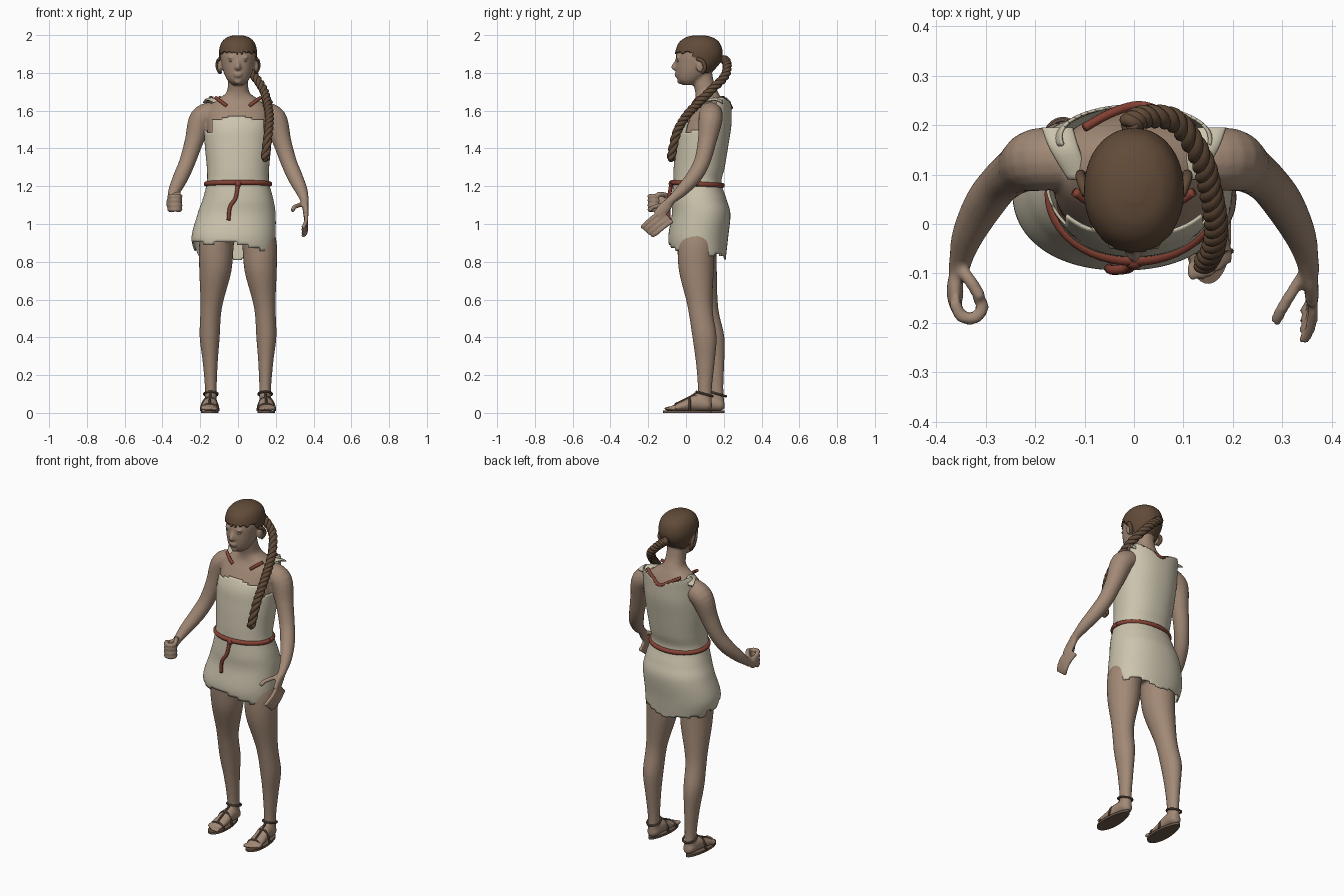
import bpy, bmesh, math
from mathutils import Vector, Matrix

if "Cube" in bpy.data.objects:
    bpy.data.objects.remove(bpy.data.objects["Cube"])


def material(name, *rgb):
    mat = bpy.data.materials.new(name)
    mat.use_nodes = True
    mat.diffuse_color = (*rgb, 1)
    mat.node_tree.nodes["Principled BSDF"].inputs["Base Color"].default_value = (*rgb, 1)
    return mat


SKIN = material("warm skin", .36, .25, .18)
CLOTH = material("undyed cloth", .6, .55, .42)
HAIR = material("brown hair", .12, .07, .04)
CORD = material("red cord", .24, .055, .035)
LEATHER = material("sandal leather", .15, .1, .068)
EYE = material("eye white", .48, .42, .36)


def spline(points, steps):
    """Smooth interpolation through points of any dimension."""
    out, last = [], len(points) - 1
    for i in range(last):
        group = list(zip(points[max(i - 1, 0)], points[i], points[i + 1], points[min(i + 2, last)]))
        for k in range(steps):
            t = k / steps
            out.append([q + .5 * t * (r - p + t * (2*p - 5*q + 4*r - s + t * (3*(q - r) + s - p)))
                        for p, q, r, s in group])
    return out + [list(points[-1])]


def sweep(bm, points, r=.01, flat=None, seg=16, steps=5, power=2, cap=True):
    """Loft oval rings along points (x, y, z, width, depth)."""
    full = [tuple(p) + (r, r) if len(p) == 3 else tuple(p) + (p[3],) * (5 - len(p)) for p in points]
    path = spline(full, steps)
    u, rings = Vector((1, .13, .07)), []
    for i, p in enumerate(path):
        if flat:
            u, v = Vector((1, 0, 0)), Vector((0, 1, 0) if flat == "Z" else (0, 0, 1))
        else:
            t = Vector(path[min(i + 1, len(path) - 1)][:3]) - Vector(path[max(i - 1, 0)][:3])
            t.normalize()
            u = (u - t * u.dot(t)).normalized()
            v = t.cross(u)
        ring = []
        for k in range(seg):
            a = math.tau * k / seg
            c, s = (math.copysign(abs(f) ** (2 / power), f) for f in (math.cos(a), math.sin(a)))
            ring.append(bm.verts.new(Vector(p[:3]) + u * c * p[3] + v * s * p[4]))
        rings.append(ring)
    for a, b in zip(rings, rings[1:]):
        for k in range(seg):
            n = (k + 1) % seg
            bm.faces.new((a[k], a[n], b[n], b[k]))
    if cap:
        bm.faces.new(rings[0])
        bm.faces.new(rings[-1])


def ball(bm, place, size):
    bmesh.ops.create_uvsphere(bm, u_segments=20, v_segments=12, radius=1,
                              matrix=Matrix.LocRotScale(Vector(place), None, Vector(size)))


def make(name, bm, mat):
    bmesh.ops.recalc_face_normals(bm, faces=bm.faces)
    for f in bm.faces:
        f.smooth = True
    mesh = bpy.data.meshes.new(name)
    bm.to_mesh(mesh)
    bm.free()
    mesh.materials.append(mat)
    obj = bpy.data.objects.new(name, mesh)
    bpy.context.collection.objects.link(obj)
    return obj


def trim(bm, keep):
    bad = [f for f in bm.faces if not keep(f.calc_center_median())]
    bmesh.ops.delete(bm, geom=bad, context="FACES")


def flip(side, points):
    return [(p[0] * side, *p[1:]) for p in points]


def thicken(obj, depth):
    mod = obj.modifiers.new("thickness", "SOLIDIFY")
    mod.thickness, mod.offset = depth, -1


# Shared cross-sections: x, y, z, half width, half depth
tunic_rings = [(-.01, .07, .81, .2, .14), (-.024, .064, .92, .222, .158), (-.008, .08, 1.05, .207, .155),
               (0, .07, 1.13, .187, .145), (0, .06, 1.22, .165, .128), (0, .07, 1.3, .165, .135),
               (0, .085, 1.42, .176, .14), (0, .1, 1.52, .18, .14), (0, .125, 1.6, .175, .117),
               (0, .165, 1.66, .16, .075), (0, .185, 1.69, .14, .045)]
head_rings = [(0, .015, 1.735, .03, .03), (0, .02, 1.76, .055, .062), (0, .04, 1.8, .075, .092),
              (0, .06, 1.85, .088, .115), (0, .068, 1.9, .094, .119), (0, .07, 1.95, .083, .103),
              (0, .07, 1.98, .055, .068), (0, .07, 1.993, .015, .02)]

# Body: torso, neck and head, fused into one skin
body = bmesh.new()
torso = [(x, y, z, a - .013, b - .013) for x, y, z, a, b in tunic_rings[2:8]]
torso = [(0, .07, .91, .17, .11)] + torso + [
    (0, .115, 1.6, .165, .1), (0, .12, 1.65, .125, .075), (0, .112, 1.69, .066, .062),
    (0, .095, 1.74, .053, .056), (0, .08, 1.81, .053, .056)]
sweep(body, torso, flat="Z", seg=40, power=2.2)
sweep(body, head_rings, flat="Z", seg=32, power=2.1)
sweep(body, [(0, -.045, 1.875, .008), (0, -.058, 1.85, .009), (0, -.067, 1.832, .012), (0, -.055, 1.822, .012)])
ball(body, (0, -.048, 1.795), (.025, .014, .006))
ball(body, (0, -.047, 1.784), (.021, .014, .007))
ball(body, (0, -.032, 1.755), (.02, .016, .014))

arm = [(.13, .13, 1.59, .06), (.195, .13, 1.555, .064), (.232, .112, 1.44, .05), (.268, .085, 1.33, .043),
       (.302, .042, 1.25, .041), (.335, -.02, 1.18, .033), (.35, -.07, 1.135, .024), (.355, -.1, 1.11, .021)]
leg = [(.1, .07, .98, .09, .11), (.115, .055, .88, .092, .1), (.12, .055, .75, .085, .092),
       (.137, .07, .6, .062, .07), (.145, .08, .52, .055, .064), (.15, .098, .4, .053, .064),
       (.147, .102, .27, .04, .05), (.144, .1, .13, .031, .037), (.144, .098, .03, .032, .04)]
foot = [(.144, .132, .04, .02, .02), (.144, .11, .045, .034, .034), (.146, .05, .053, .037, .042),
        (.15, -.01, .038, .042, .028), (.153, -.06, .028, .044, .017), (.153, -.08, .024, .04, .012)]


def foot_shift(side, z=0):
    """The model's right leg stands further back."""
    return (1 - z / .98) * .07 if side < 0 else 0


for side in (-1, 1):
    sweep(body, flip(side, arm))
    sweep(body, [(x * side, y + foot_shift(side, z), z, a, b) for x, y, z, a, b in leg], flat="Z", seg=24)
    sweep(body, [(x * side, y + foot_shift(side), z, a, b) for x, y, z, a, b in foot], flat="Y")
    for i in range(5):
        ball(body, ((.119 + i * .018) * side, -.094 + i * i * .002 + foot_shift(side), .023),
             (.012 - i * .001, .022, .011))
    ball(body, (.097 * side, .075, 1.835), (.012, .022, .035))
    ball(body, (.033 * side, -.043, 1.882), (.024, .012, .006))
    ball(body, (.011 * side, -.058, 1.826), (.008, .01, .007))

# Closed right hand
ball(body, (-.362, -.135, 1.11), (.017, .045, .038))
for i in range(4):
    z = 1.148 - i * .024
    sweep(body, [(-.364, -.155, z), (-.35, -.186, z), (-.322, -.19, z), (-.306, -.168, z), (-.318, -.145, z)], r=.0125)
sweep(body, [(-.358, -.09, 1.13), (-.335, -.11, 1.155), (-.31, -.15, 1.158)], r=.013)

# Open left hand with spread fingers
sweep(body, [(.353, -.08, 1.12, .02, .02), (.357, -.11, 1.09, .016, .032), (.36, -.15, 1.045, .014, .03)])
for i in range(4):
    lean = i * .018
    sweep(body, [(.357, -.125 + lean, 1.07 - lean), (.362, -.175 + lean, 1.035 - lean),
                 (.357, -.21 + lean, 1.005 - lean), (.343, -.236 + lean, .98 - lean * .8)], r=.011)
sweep(body, [(.35, -.09, 1.11), (.325, -.13, 1.1), (.3, -.17, 1.09), (.287, -.198, 1.07)], r=.012)

skin = make("body", body, SKIN)
remesh = skin.modifiers.new("fuse", "REMESH")
remesh.mode, remesh.voxel_size, remesh.use_smooth_shade = "VOXEL", .007, True
soften = skin.modifiers.new("soften", "SMOOTH")
soften.factor, soften.iterations = .5, 2

# Eyes
eyes = bmesh.new()
for side in (-1, 1):
    ball(eyes, (.034 * side, -.04, 1.863), (.014, .009, .006))
make("eyes", eyes, EYE)


# Tunic with ragged hem, open shoulders and dipped back
def tunic_keep(c):
    angle = math.atan2(c.y - .08, c.x)
    tear = math.sin(int(angle * 9) * 12.9) * .012
    hem = .885 - c.x * .12 if c.y < .03 else .825
    if .03 <= c.y < .12:
        hem = .86
    if c.z < hem + tear:
        return False
    if c.y > .16:
        return c.z < 1.615 + .4 * abs(c.x - .01)
    if abs(c.x) > .14 or c.y > .09:
        return c.z < 1.5 + tear
    return c.z < 1.565 + tear


tunic = bmesh.new()
sweep(tunic, tunic_rings, flat="Z", seg=96, steps=8, power=2.2, cap=False)
trim(tunic, tunic_keep)
thicken(make("tunic", tunic, CLOTH), .006)

# Shoulder cloth scraps
scraps = bmesh.new()
for side in (-1, 1):
    sweep(scraps, flip(side, [(.11, .09, 1.647, .024, .008), (.14, .15, 1.66, .03, .009),
                              (.155, .195, 1.645, .032, .009)]), flat="Y", seg=12)
make("shoulder_cloth", scraps, CLOTH)

# Belt with hanging end
belt = bmesh.new()
loop = [math.tau * i / 48 for i in range(49)]
sweep(belt, [(math.cos(a) * .168, .06 + math.sin(a) * .132, 1.212 - math.sin(a) * .008) for a in loop],
      r=.013, steps=1)
sweep(belt, [(0, -.078, 1.215), (-.012, -.09, 1.14), (-.042, -.093, 1.09), (-.05, -.09, 1.02)], r=.01)
ball(belt, (0, -.077, 1.213), (.018, .015, .018))
make("belt", belt, CORD)

# Neck cord: V at the back, two short ends over the collarbones
cord = bmesh.new()
sweep(cord, [(-.1, .195, 1.67), (-.045, .225, 1.64), (.01, .24, 1.615), (.06, .225, 1.638), (.12, .195, 1.668)], r=.009)
for side in (-1, 1):
    sweep(cord, flip(side, [(.06, .035, 1.625), (.09, .045, 1.648), (.12, .065, 1.67)]), r=.009)
make("neck_cord", cord, CORD)


# Hair cap with a notched fringe
def hair_keep(c):
    notch = .006 * math.sin(c.x * 230)
    slope = min(max((c.y - .03) / .07, 0), 1)
    return c.z > 1.908 + notch * (1 - slope) - slope * .105


hair = bmesh.new()
sweep(hair, [(x, y, z + .006, a + .007, b + .007) for x, y, z, a, b in head_rings],
      flat="Z", seg=80, steps=8, power=2.1)
trim(hair, hair_keep)
thicken(make("hair_cap", hair, HAIR), .008)

# Locks tucked around the ears
locks = bmesh.new()
for side in (-1, 1):
    sweep(locks, flip(side, [(.096, .06, 1.875), (.107, .09, 1.858), (.107, .1, 1.825), (.094, .085, 1.8)]), r=.01)
make("ear_locks", locks, HAIR)

# Rope braid over the left shoulder
braid = bmesh.new()
route = spline([(-.01, .2, 1.872), (.02, .217, 1.85), (.085, .207, 1.785), (.135, .135, 1.71), (.155, .065, 1.64),
                (.166, 0, 1.57), (.16, -.05, 1.48), (.143, -.08, 1.345)], 16)
for strand in range(3):
    twisted = []
    for i, p in enumerate(route):
        t = Vector(route[min(i + 1, len(route) - 1)]) - Vector(route[max(i - 1, 0)])
        across = t.cross(Vector((.3, -.5, .8))).normalized()
        other = t.cross(across).normalized()
        a = math.tau * (strand / 3 + i / 14)
        twisted.append(Vector(p) + (across * math.cos(a) + other * math.sin(a)) * .0115)
    sweep(braid, twisted, r=.0135, seg=10, steps=1)
ball(braid, (.143, -.08, 1.347), (.016, .016, .02))
make("braid", braid, HAIR)

# Sandals: sole, ankle loop and instep straps
for side, name in ((-1, "right_sandal"), (1, "left_sandal")):
    sandal, back = bmesh.new(), foot_shift(side)
    rim = []
    for a in loop[:-1]:
        s = math.sin(a)
        width = .046 - s * .009
        rim.append(sandal.verts.new(((.15 + math.cos(a) * width) * side, .007 + s * .128 + back, 0)))
    base = sandal.faces.new(rim)
    top = bmesh.ops.extrude_face_region(sandal, geom=[base], use_keep_orig=True)
    lifted = [v for v in top["geom"] if isinstance(v, bmesh.types.BMVert)]
    bmesh.ops.translate(sandal, verts=lifted, vec=(0, 0, .013))
    sweep(sandal, [((.144 + math.cos(a) * .036) * side, .098 + math.sin(a) * .043 + back,
                    .1 - math.sin(a) * .012) for a in loop], r=.006, seg=8, steps=1)
    for y, high in ((-.055, .047), (.02, .082)):
        arch = [((.15 + math.cos(a) * .046) * side, y + back, .01 + math.sin(a) * (high - .01))
                for a in loop[:25]]
        sweep(sandal, arch, r=.006, seg=8, steps=1)
    sweep(sandal, [(.15 * side, -.055 + back, .047), (.148 * side, .02 + back, .083),
                   (.145 * side, .058 + back, .108)], r=.006, seg=8)
    obj = make(name, sandal, LEATHER)
    bpy.ops.object.select_all(action="DESELECT")
    obj.select_set(True)
    bpy.context.view_layer.objects.active = obj
    bpy.ops.object.shade_smooth_by_angle(angle=math.radians(40))
